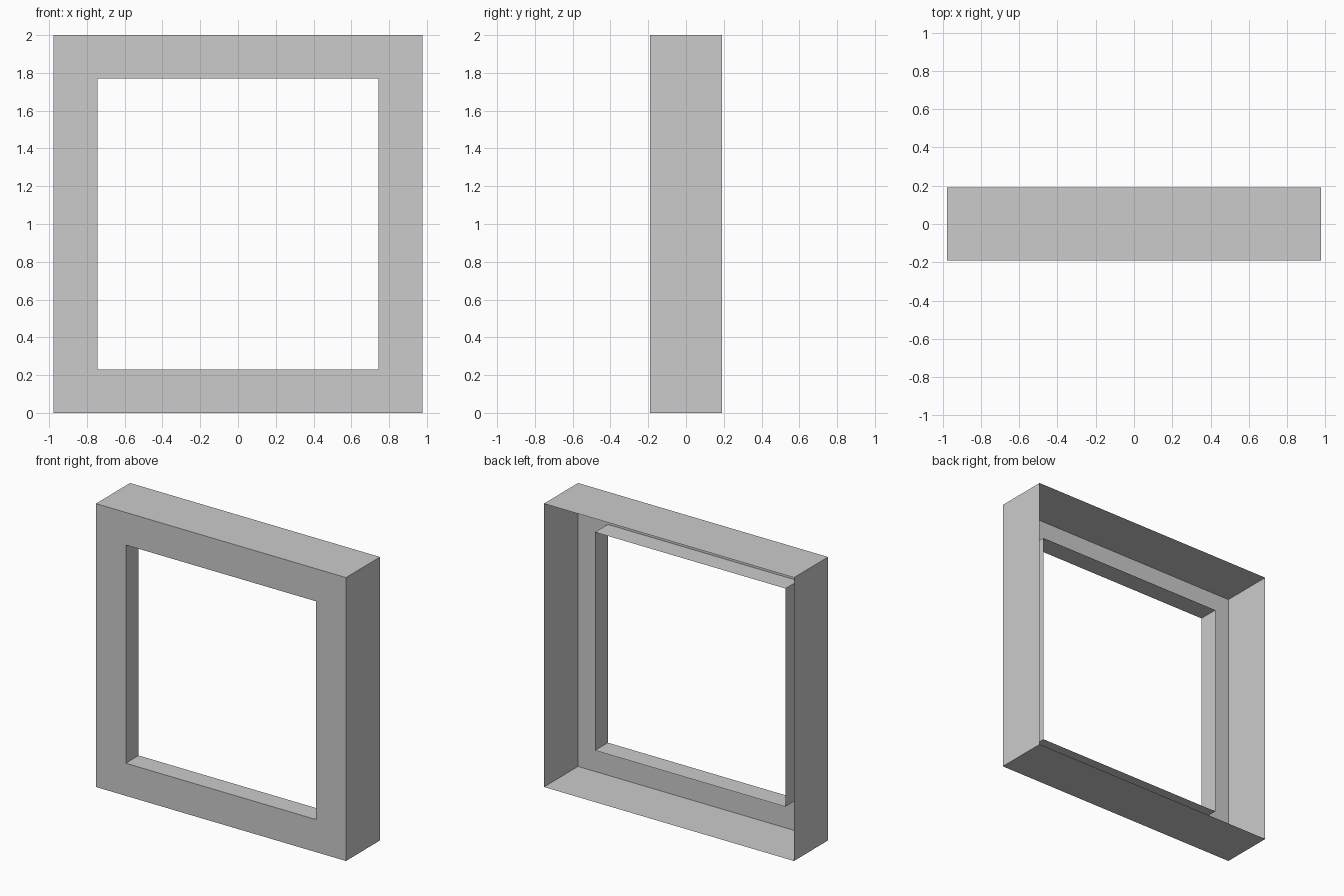
import bpy, bmesh

if "Cube" in bpy.data.objects:
    bpy.data.objects.remove(bpy.data.objects["Cube"])

OUTER_X, OUTER_Z = 0.976, 1.0      # half sizes of the outer edge
INNER_X, INNER_Z = 0.743, 0.77     # half sizes of the opening
FRONT, BACK, LIP = -0.19, 0.19, -0.047

bm = bmesh.new()


def ring(hx, hz, y):
    """Rectangle of four vertices at depth y, centred on z = 1."""
    return [bm.verts.new((sx * hx, y, 1 + sz * hz))
            for sx, sz in ((-1, -1), (1, -1), (1, 1), (-1, 1))]


# Open-backed thin shell: outer walls, front face, inner lip
rings = [ring(OUTER_X, OUTER_Z, BACK), ring(OUTER_X, OUTER_Z, FRONT),
         ring(INNER_X, INNER_Z, FRONT), ring(INNER_X, INNER_Z, LIP)]
for a, b in zip(rings, rings[1:]):
    for i in range(4):
        j = (i + 1) % 4
        bm.faces.new((a[i], a[j], b[j], b[i]))
bm.normal_update()
# Front face should look towards -y
if next(f for f in bm.faces if abs(f.normal.y) > 0.9).normal.y > 0:
    bmesh.ops.reverse_faces(bm, faces=bm.faces[:])

mesh = bpy.data.meshes.new("window_frame")
bm.to_mesh(mesh)
bm.free()
frame = bpy.data.objects.new("window_frame", mesh)
bpy.context.collection.objects.link(frame)
